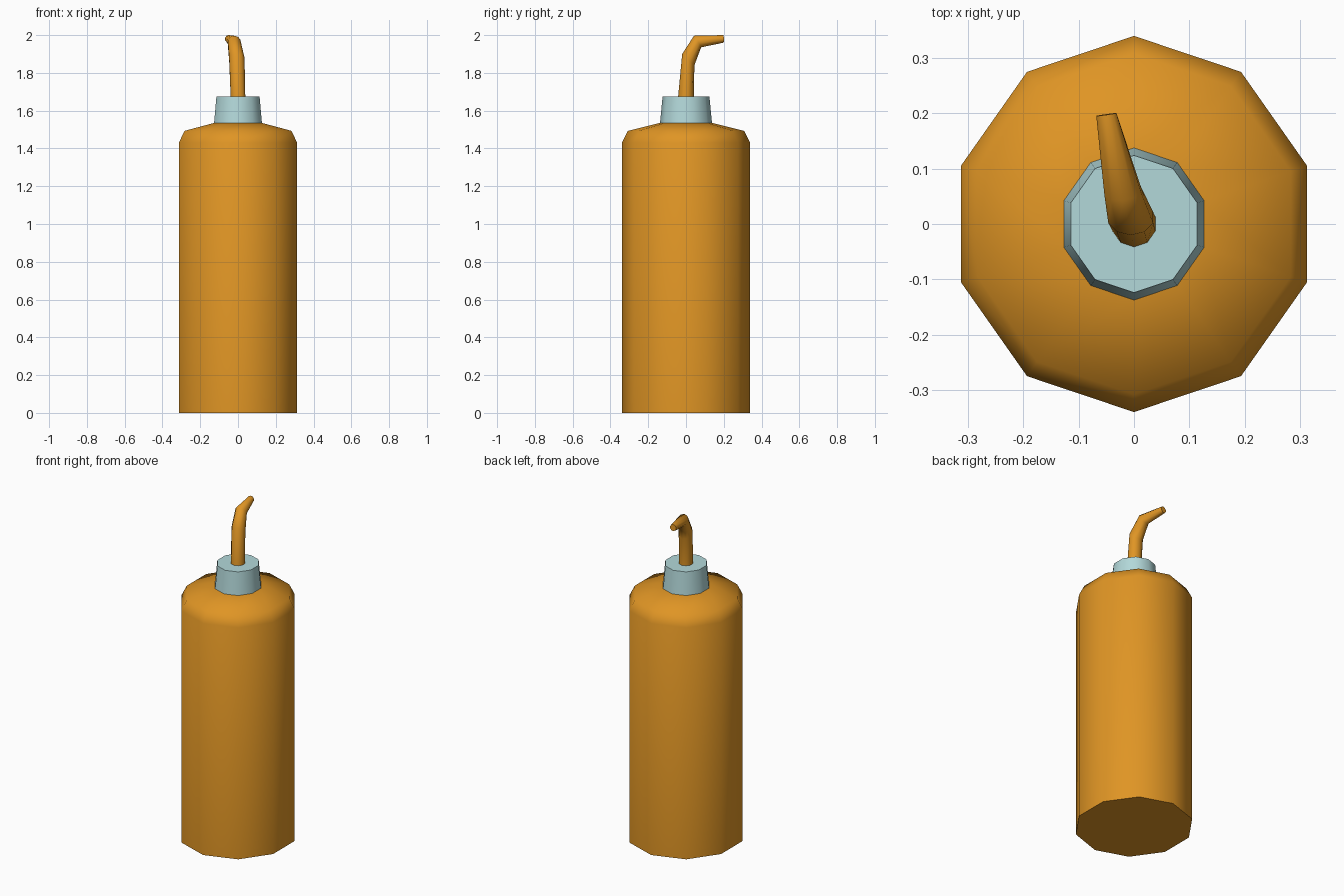
import bpy, bmesh, math
from mathutils import Matrix, Vector

if "Cube" in bpy.data.objects:
    bpy.data.objects.remove(bpy.data.objects["Cube"])

SIDES = 10
XS = 0.968  # the bottle is slightly narrower in x


def material(name, rgb):
    m = bpy.data.materials.new(name)
    m.diffuse_color = (*rgb, 1)
    m.use_nodes = True
    m.node_tree.nodes["Principled BSDF"].inputs["Base Color"].default_value = m.diffuse_color
    return m


amber = material("amber orange", (0.74, 0.30, 0.018))
pale = material("pale blue", (0.45, 0.69, 0.70))


def loft(name, rings, mat, angle):
    """Rings are (centre, radius, tilt about x, yaw about z) in degrees."""
    bm = bmesh.new()
    loops = []
    for c, r, tilt, yaw in rings:
        rot = Matrix.Rotation(math.radians(yaw), 3, 'Z') @ Matrix.Rotation(math.radians(tilt), 3, 'X')
        loop = []
        for i in range(SIDES):
            a = 2 * math.pi * i / SIDES
            p = Vector((-XS * r * math.sin(a), r * math.cos(a), 0))
            loop.append(bm.verts.new(Vector(c) + rot @ p))
        loops.append(loop)
    for lo, hi in zip(loops, loops[1:]):
        for i in range(SIDES):
            j = (i + 1) % SIDES
            bm.faces.new((lo[i], lo[j], hi[j], hi[i]))
    bm.faces.new(loops[0][::-1])
    bm.faces.new(loops[-1])
    bmesh.ops.recalc_face_normals(bm, faces=bm.faces)
    me = bpy.data.meshes.new(name)
    bm.to_mesh(me)
    bm.free()
    ob = bpy.data.objects.new(name, me)
    bpy.context.collection.objects.link(ob)
    me.materials.append(mat)
    bpy.ops.object.select_all(action='DESELECT')
    bpy.context.view_layer.objects.active = ob
    ob.select_set(True)
    bpy.ops.object.shade_smooth_by_angle(angle=math.radians(angle))
    return ob


# Bottle body with rounded shoulder
loft("bottle_body", [((0, 0, z), r, 0, 0) for z, r in
     [(0, 0.34), (1.43, 0.34), (1.493, 0.308), (1.537, 0.13)]], amber, 60)

# Tapered collar cap
loft("cap", [((0, 0, z), r, 0, 0) for z, r in
     [(1.53, 0.138), (1.675, 0.124)]], pale, 60)

# Bent, tapering nozzle
loft("nozzle", [
    ((0, 0, 1.67), 0.042, 0, 0),
    ((-0.006, 0.012, 1.87), 0.044, -43, 0),
    ((-0.021, 0.061, 1.966), 0.036, -58, 5),
    ((-0.05, 0.198, 1.98), 0.020, -88, 8),
], amber, 60)
